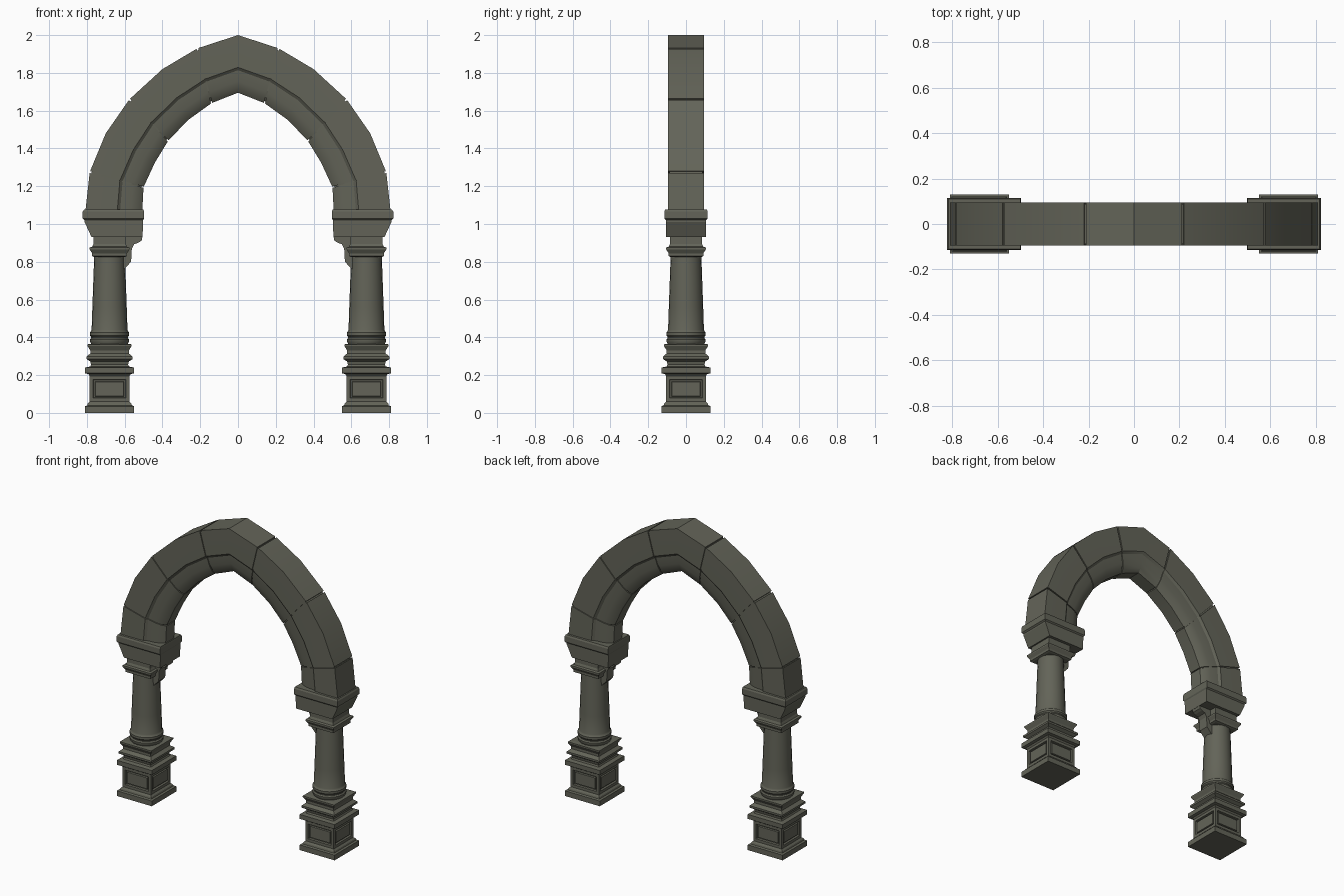
import bpy, bmesh, math
from mathutils import Vector

if "Cube" in bpy.data.objects:
    bpy.data.objects.remove(bpy.data.objects["Cube"])

stone = bpy.data.materials.new("dark_stone")
stone.diffuse_color = (0.125, 0.127, 0.098, 1)
stone.use_nodes = True
stone.node_tree.nodes["Principled BSDF"].inputs["Base Color"].default_value = stone.diffuse_color


def finish(bm, name, smooth=None):
    bmesh.ops.recalc_face_normals(bm, faces=bm.faces)
    me = bpy.data.meshes.new(name)
    bm.to_mesh(me)
    bm.free()
    me.materials.append(stone)
    ob = bpy.data.objects.new(name, me)
    bpy.context.collection.objects.link(ob)
    if smooth:
        bpy.ops.object.select_all(action='DESELECT')
        ob.select_set(True)
        bpy.context.view_layer.objects.active = ob
        bpy.ops.object.shade_smooth_by_angle(angle=math.radians(smooth))
    return ob


def loft(rings):
    """Skin closed rings of points and cap both ends."""
    bm = bmesh.new()
    rows = [[bm.verts.new(p) for p in r] for r in rings]
    n = len(rows[0])
    for a, b in zip(rows, rows[1:]):
        for i in range(n):
            j = (i + 1) % n
            bm.faces.new((a[i], a[j], b[j], b[i]))
    bm.faces.new(rows[0])
    bm.faces.new(rows[-1])
    return bm


def square(cx, profile):
    return loft([[(cx + sx * w, sy * w, z) for sx, sy in
                  ((-1, -1), (1, -1), (1, 1), (-1, 1))] for w, z in profile])


def turned(cx, profile, n=20):
    return loft([[(cx + r * math.cos(math.tau * i / n), r * math.sin(math.tau * i / n), z)
                  for i in range(n)] for r, z in profile])


# Arch stations, crown to springing: outer and inner edge (x, z)
outer = [(0, 2), (.215, 1.93), (.40, 1.82), (.575, 1.66), (.70, 1.48), (.785, 1.275), (.81, 1.05)]
inner = [(0, 1.695), (.14, 1.64), (.265, 1.55), (.37, 1.44), (.44, 1.325), (.50, 1.195), (.508, 1.05)]
half = [(Vector(o), Vector(i)) for o, i in zip(outer, inner)]
flip = Vector((-1, 1))
stations = [(o * flip, i * flip) for o, i in half[:0:-1]] + half
# Half cross-section: fraction from outer to inner edge, half depth
section = [(0, .095), (.2, .095), (.56, .093), (.61, .081), (.8, .075), (.92, .063), (1, .045)]


def arch_ring(st, inset=0):
    pts = []
    for side, prof in ((-1, section), (1, section[::-1])):
        for t, y in prof:
            p = st[0].lerp(st[1], inset + t * (1 - 2 * inset))
            pts.append((p.x, side * y * (1 - 2 * inset), p.y))
    return pts


def shift(a, b, d=.005):
    f = d / (a[0] - b[0]).length
    return (a[0].lerp(b[0], f), a[1].lerp(b[1], f))


# Voussoirs separated by narrow joints, over a slightly smaller core
cuts = [0, 1, 3, 5, 7, 9, 11, 12]
for k, (a, b) in enumerate(zip(cuts, cuts[1:])):
    seg = stations[a:b + 1]
    first, last = shift(seg[0], seg[1]), shift(seg[-1], seg[-2])
    seg[0], seg[-1] = first, last
    finish(loft([arch_ring(s) for s in seg]), "keystone" if k == 3 else f"voussoir_{k}", 25)
finish(loft([arch_ring(s, .035) for s in stations]), "arch_core")

for s, side in ((-1, "left"), (1, "right")):
    cx = .68 * s
    # Pedestal with framed panels on all four sides
    bm = square(cx, [(.13, 0), (.13, .035), (.118, .04), (.115, .05), (.105, .06), (.105, .195),
                     (.112, .205), (.13, .21), (.13, .24), (.105, .245)])
    panels = [f for f in bm.faces if .12 < f.calc_center_median().z < .135]
    bmesh.ops.recalc_face_normals(bm, faces=bm.faces)
    for thick, depth in ((.026, 0), (.004, -.012), (.009, 0), (.004, .009)):
        bmesh.ops.inset_individual(bm, faces=panels, thickness=thick, depth=depth)
    finish(bm, f"pedestal_{side}")
    # Square base mouldings
    finish(square(cx, [(.105, .24), (.098, .255), (.102, .272), (.122, .285), (.122, .298),
                       (.102, .315), (.102, .33), (.117, .355), (.117, .363), (.09, .366)]),
           f"base_moulding_{side}")
    # Round column with rings at the foot
    finish(turned(cx, [(.095, .36), (.098, .368), (.104, .378), (.104, .388), (.097, .396),
                       (.097, .402), (.104, .41), (.104, .425), (.098, .432), (.095, .44),
                       (.091, .56), (.086, .70), (.081, .84)]), f"column_{side}", 35)
    # Square capital
    finish(square(cx, [(.08, .825), (.092, .83), (.092, .845), (.105, .865), (.105, .875),
                       (.092, .88), (.085, .895), (.085, .935)]), f"capital_{side}")
    # Impost block under the arch, flared on the outside
    levels = [(.775, .505, .105, .93), (.812, .503, .107, 1.01), (.812, .503, .107, 1.02),
              (.822, .498, .115, 1.028), (.822, .498, .115, 1.065), (.816, .50, .11, 1.076)]
    finish(loft([[(s * xi, -y, z), (s * xo, -y, z), (s * xo, y, z), (s * xi, y, z)]
                 for xo, xi, y, z in levels]), f"impost_{side}")
    # Corbel bracket on the inner side
    prof = [(.63, .94), (.505, .94), (.51, .912), (.525, .902), (.55, .893), (.562, .87),
            (.566, .80), (.58, .785), (.602, .762), (.63, .762)]
    finish(loft([[(s * x, y, z) for x, z in prof] for y in (-.035, .035)]), f"corbel_{side}")
